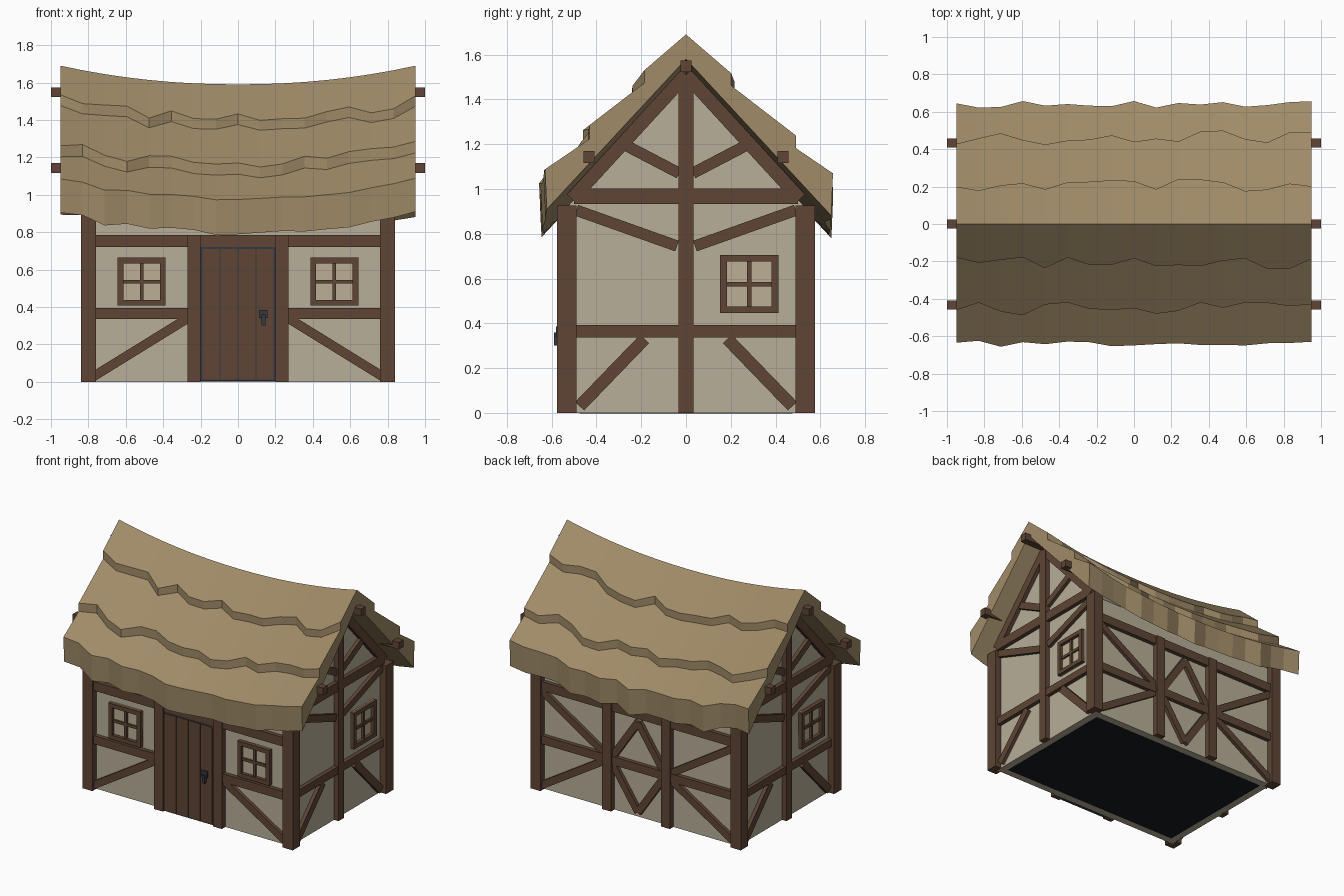
import bpy, bmesh, math, random
from mathutils import Matrix, Vector

if "Cube" in bpy.data.objects:
    bpy.data.objects.remove(bpy.data.objects["Cube"])

random.seed(7)


def material(name, rgb):
    m = bpy.data.materials.new(name)
    m.diffuse_color = (*rgb, 1)
    m.use_nodes = True
    m.node_tree.nodes["Principled BSDF"].inputs["Base Color"].default_value = m.diffuse_color
    return m


THATCH = material("thatch straw", (.352, .258, .137))
PLASTER = material("plaster", (.479, .425, .319))
WOOD = material("dark timber", (.112, .060, .036))
PANE = material("window pane", (.50, .43, .30))
IRON = material("iron", (.034, .042, .054))
DARK = material("dark floor", (.008, .011, .014))


def finish(name, bm, mat):
    bmesh.ops.recalc_face_normals(bm, faces=bm.faces)
    me = bpy.data.meshes.new(name)
    bm.to_mesh(me)
    bm.free()
    me.materials.append(mat)
    ob = bpy.data.objects.new(name, me)
    bpy.context.collection.objects.link(ob)
    return ob


def box(name, lo, hi, mat, frame=Matrix()):
    lo, hi = Vector(lo), Vector(hi)
    bm = bmesh.new()
    bmesh.ops.create_cube(bm, size=1)
    size = Matrix.Diagonal((*(hi - lo), 1))
    bm.transform(frame @ Matrix.Translation((lo + hi) / 2) @ size)
    return finish(name, bm, mat)


# Wall frames: local x runs along the wall, -y points outward, z is up
def wall(angle, dist):
    return Matrix.Rotation(math.radians(angle), 4, 'Z') @ Matrix.Translation((0, -dist, 0))


HALF_X, HALF_Y = .79, .53
FRONT, BACK = wall(0, HALF_Y), wall(180, HALF_Y)
RIGHT, LEFT = wall(90, HALF_X), wall(270, HALF_X)


def strut(name, frame, a, b, width, depth=.025, mat=WOOD):
    """Timber lying on a wall from point a to point b."""
    (u0, v0), (u1, v1) = a, b
    length = math.hypot(u1 - u0, v1 - v0)
    turn = Matrix.Rotation(-math.atan2(v1 - v0, u1 - u0), 4, 'Y')
    f = frame @ Matrix.Translation(((u0 + u1) / 2, 0, (v0 + v1) / 2)) @ turn
    return box(name, (-length / 2, -depth, -width / 2), (length / 2, .01, width / 2), mat, f)


def pair(name, frame, a, b, width, depth=.025):
    """The same timber on both sides of the wall centre."""
    for s in (-1, 1):
        strut(name, frame, (s * a[0], a[1]), (s * b[0], b[1]), width, depth)


def window(frame, u, v, size):
    h, t = size / 2, .03
    c = h - t / 2
    strut("window_pane", frame, (u - h, v), (u + h, v), size, .006, PANE)
    for s in (-1, 1):
        strut("window_frame_side", frame, (u + s * c, v - h), (u + s * c, v + h), t, .03)
        strut("window_frame_rail", frame, (u - h + t, v + s * c), (u + h - t, v + s * c), t, .03)
    strut("window_bar_upright", frame, (u, v - c), (u, v + c), .02, .02)
    strut("window_bar_level", frame, (u - c, v), (u + c, v), .02, .018)


# Plaster body: gable outline pulled along x
bm = bmesh.new()
outline = [(-HALF_Y, 0), (HALF_Y, 0), (HALF_Y, .92), (0, 1.5), (-HALF_Y, .92)]
face = bm.faces.new([bm.verts.new((-HALF_X, y, z)) for y, z in outline])
out = bmesh.ops.extrude_face_region(bm, geom=[face])
moved = [g for g in out["geom"] if isinstance(g, bmesh.types.BMVert)]
bmesh.ops.translate(bm, verts=moved, vec=(2 * HALF_X, 0, 0))
finish("plaster_walls", bm, PLASTER)
box("floor_underside", (-.735, -.475, -.002), (.735, .475, .004), DARK)

# Corner posts
for sx in (-1, 1):
    for sy in (-1, 1):
        box("corner_post", (min(sx * .76, sx * .84), min(sy * .49, sy * .575), 0),
            (max(sx * .76, sx * .84), max(sy * .49, sy * .575), .925), WOOD)

# Long walls: shared posts, rails and lower braces
for f in (FRONT, BACK):
    pair("wall_post", f, (.235, 0), (.235, .785), .07, .04)
    strut("top_rail", f, (-.77, .7525), (.77, .7525), .065, .03)
    pair("middle_rail", f, (.22, .365), (.77, .365), .06, .03)
    pair("lower_brace", f, (.77, .03), (.26, .345), .05)

# Back wall: upper braces and central diamond
strut("middle_rail", BACK, (-.22, .365), (.22, .365), .06, .03)
pair("upper_brace", BACK, (.77, .71), (.26, .39), .05)
pair("diamond_upper", BACK, (.21, .38), (0, .69), .05)
pair("diamond_lower", BACK, (.21, .35), (0, .04), .05)

# Gable walls
for f in (RIGHT, LEFT):
    strut("gable_post", f, (0, 0), (0, 1.5), .065, .035)
    strut("tie_beam", f, (-.5, .9675), (.5, .9675), .068, .03)
    strut("gable_rail", f, (-.5, .365), (.5, .365), .055, .03)
    pair("rafter", f, (.51, .955), (0, 1.51), .06, .03)
    pair("gable_lower_brace", f, (.475, .03), (.185, .33), .055)
    pair("gable_upper_brace", f, (.49, .905), (.04, .745), .05)
    pair("gable_top_brace", f, (.26, 1.19), (.03, 1.07), .05)
    window(f, .2825, .575, .26)

# Front windows
for s in (-1, 1):
    window(FRONT, s * .515, .535, .257)

# Door: iron backing, four planks, latch
box("door_backing", (-.205, -.03, .003), (.205, .01, .722), IRON, FRONT)
for i in range(4):
    x = -.145 + i * .0967
    box("door_plank", (x - .0455, -.036, .012), (x + .0455, 0, .71), WOOD, FRONT)
box("latch_plate", (.113, -.05, .34), (.158, -.03, .385), IRON, FRONT)
box("latch_handle", (.125, -.06, .30), (.146, -.03, .36), IRON, FRONT)

# Purlin ends poking out under the roof
for s in (-1, 1):
    for y, z in ((0, 1.548), (.433, 1.143), (-.433, 1.143)):
        box("purlin_end", (min(s * .78, s), y - .025, z - .026),
            (max(s * .78, s), y + .025, z + .026), WOOD)


# Thatch roof: stepped, ragged cross-section swept along a sagging ridge
def slope_points():
    y1 = .21 + random.uniform(-.035, .04)
    y2 = .45 + random.uniform(-.035, .05)
    y3 = .638 + random.uniform(-.017, .02)
    top = lambda y: 1.59 - .86 * y
    mid = lambda y: 1.355 - .77 * (y - .21)
    low = lambda y: 1.11 - .68 * (y - .45)
    return [(y1, top(y1)), (y1, mid(y1)), (y2, mid(y2)), (y2, low(y2)),
            (y3, low(y3)), (y3 - .008, 1.48 - 1.065 * y3)]


bm = bmesh.new()
rings = []
STATIONS = 16
for i in range(STATIONS + 1):
    x = -.95 + 1.9 * i / STATIONS
    sag = .1 * (abs(x) / .95) ** 2.1
    rear, fore = slope_points(), slope_points()
    profile = [(0, 1.59)] + rear + [(0, 1.48)] + [(-y, z) for y, z in reversed(fore)]
    rings.append([bm.verts.new((x, y, z + sag)) for y, z in profile])
n = len(rings[0])
for a, b in zip(rings, rings[1:]):
    for k in range(n):
        bm.faces.new((a[k], a[(k + 1) % n], b[(k + 1) % n], b[k]))
bm.faces.new(rings[0])
bm.faces.new(rings[-1])
finish("thatch_roof", bm, THATCH)
